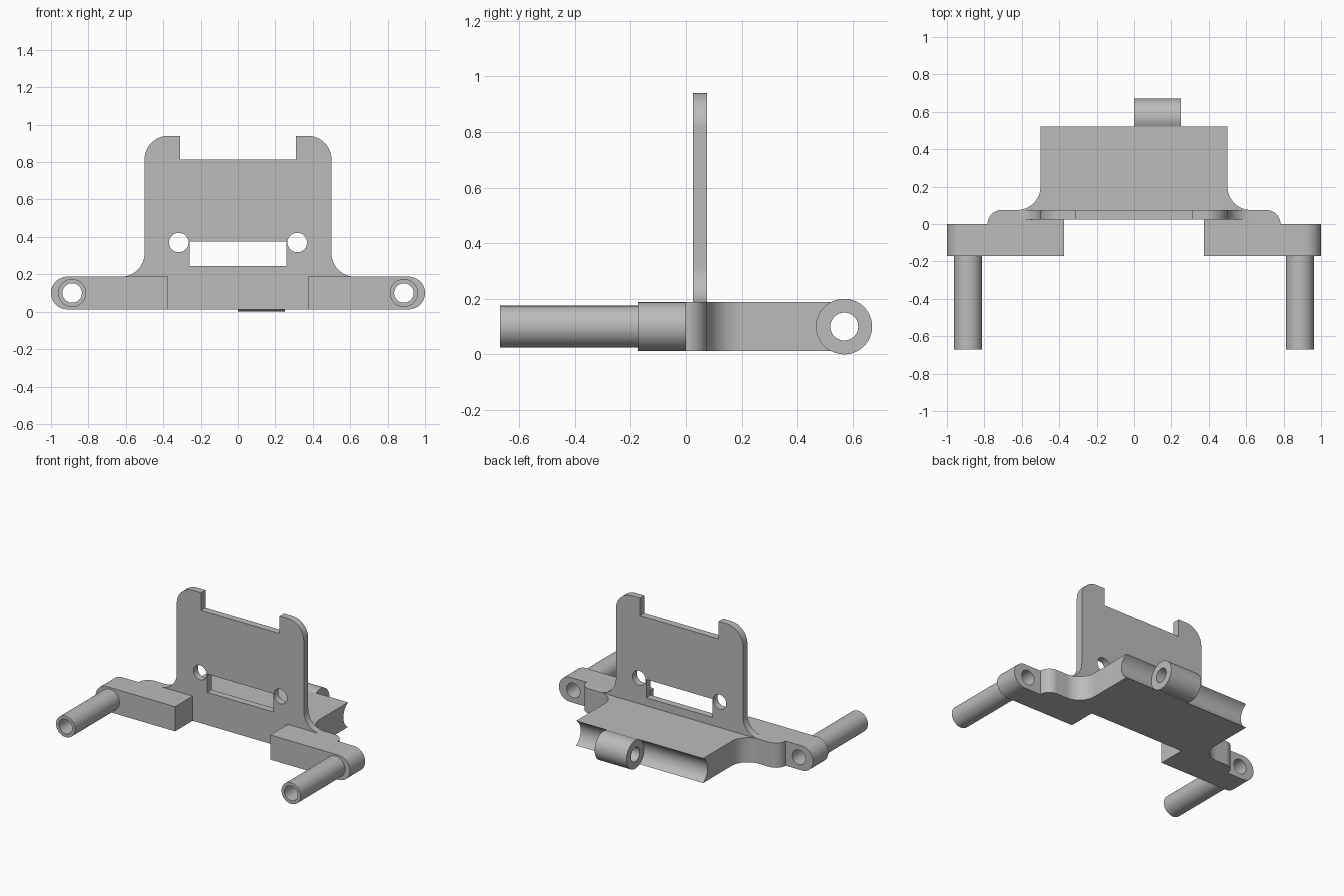
import bpy, bmesh, math
from mathutils import Vector

cube = bpy.data.objects.get("Cube")
if cube:
    bpy.data.objects.remove(cube, do_unlink=True)

GREY = (0.5, 0.5, 0.5, 1.0)
mat = bpy.data.materials.new("plain grey")
mat.use_nodes = True
mat.diffuse_color = GREY
bsdf = next(n for n in mat.node_tree.nodes if n.type == "BSDF_PRINCIPLED")
bsdf.inputs["Base Color"].default_value = GREY

# Which 3D position a profile point (u, v) at depth w takes for each extrusion axis
PLACE = {
    "x": lambda u, v, w: Vector((w, u, v)),
    "y": lambda u, v, w: Vector((u, w, v)),
    "z": lambda u, v, w: Vector((u, v, w)),
}


def arc(cu, cv, r, start, end, steps=16):
    """Points along an arc, angles in degrees."""
    angles = [math.radians(start + (end - start) * i / steps) for i in range(steps + 1)]
    return [(cu + r * math.cos(a), cv + r * math.sin(a)) for a in angles]


def circle(cu, cv, r, steps=64):
    return arc(cu, cv, r, 0, 360, steps)[:-1]


def rect(u0, u1, v0, v1):
    return [(u0, v0), (u1, v0), (u1, v1), (u0, v1)]


def symmetric(half):
    """Close a right-hand half profile with its mirror image."""
    return half + [(-u, v) for u, v in reversed(half)]


def prism(name, profile, axis, lo, hi):
    """Extrude a flat profile along an axis."""
    bm = bmesh.new()
    base = bm.faces.new([bm.verts.new(PLACE[axis](u, v, lo)) for u, v in profile])
    new = bmesh.ops.extrude_face_region(bm, geom=[base])["geom"]
    shift = PLACE[axis](0, 0, hi - lo)
    bmesh.ops.translate(bm, vec=shift, verts=[g for g in new if isinstance(g, bmesh.types.BMVert)])
    bmesh.ops.recalc_face_normals(bm, faces=bm.faces)
    mesh = bpy.data.meshes.new(name)
    bm.to_mesh(mesh)
    bm.free()
    mesh.materials.append(mat)
    obj = bpy.data.objects.new(name, mesh)
    bpy.context.collection.objects.link(obj)
    return obj


def select(obj):
    bpy.ops.object.select_all(action="DESELECT")
    obj.select_set(True)
    bpy.context.view_layer.objects.active = obj


def finish(obj, cuts=(), axis="y", lo=-1, hi=1):
    """Cut the given profiles through a part, then shade it."""
    select(obj)
    for profile in cuts:
        cutter = prism("cutter", profile, axis, lo, hi)
        cutter.hide_render = True
        mod = obj.modifiers.new("cut", "BOOLEAN")
        mod.operation, mod.solver, mod.object = "DIFFERENCE", "EXACT", cutter
        bpy.ops.object.modifier_apply(modifier=mod.name)
        bpy.data.objects.remove(cutter, do_unlink=True)
    select(obj)
    bpy.ops.object.shade_smooth_by_angle(angle=math.radians(30))


BOTTOM, TOP, MID = 0.0125, 0.1875, 0.1
FRONT, BACK = 0.025, 0.075      # faces of the upright plate
HINGE_Y, HINGE_R = 0.57, 0.1
FILLET = 0.125

# Flat base with flared shoulders and a hollowed rear edge
half = [(0.375, FRONT), (0.375, 0)]
half += arc(0.708, 0, BACK, 0, 90)
half += arc(0.5 + FILLET, BACK + FILLET, FILLET, 270, 180)
half += [(0.5, HINGE_Y)]
base = prism("base", symmetric(half), "z", BOTTOM, TOP)
finish(base, [circle(HINGE_Y, MID, HINGE_R), rect(HINGE_Y - 0.02, 1, -1, 1)], "x")

# Upright plate with notched top, slot and two round holes
half = arc(0.5 + FILLET, TOP + FILLET, FILLET, 270, 180)
half += arc(0.375, 0.815, FILLET, 0, 90)
half += [(0.31, 0.94), (0.31, 0.815)]
plate = prism("upright_plate", symmetric(half), "y", FRONT, BACK)
finish(plate, [rect(-0.26, 0.26, 0.245, 0.375),
               circle(-0.317, 0.37, 0.052), circle(0.317, 0.37, 0.052)])

# Hinge knuckle on the rear edge
knuckle = prism("hinge_knuckle", circle(HINGE_Y, MID, HINGE_R), "x", 0, 0.25)
finish(knuckle, [circle(HINGE_Y, MID, 0.05)], "x")

# Arms with rounded ends and bored tubes pointing forward
for side, s in (("left", 1), ("right", -1)):
    bore = circle(s * 0.887, MID, 0.052)
    shape = [(0.375, BOTTOM)] + arc(0.9125, MID, 0.0875, -90, 90, 32) + [(0.375, TOP)]
    arm = prism(side + "_arm", [(s * u, v) for u, v in shape], "y", -0.172, 0)
    finish(arm, [bore])
    tube = prism(side + "_tube", circle(s * 0.887, MID, 0.075), "y", -0.67, -0.172)
    finish(tube, [bore])
